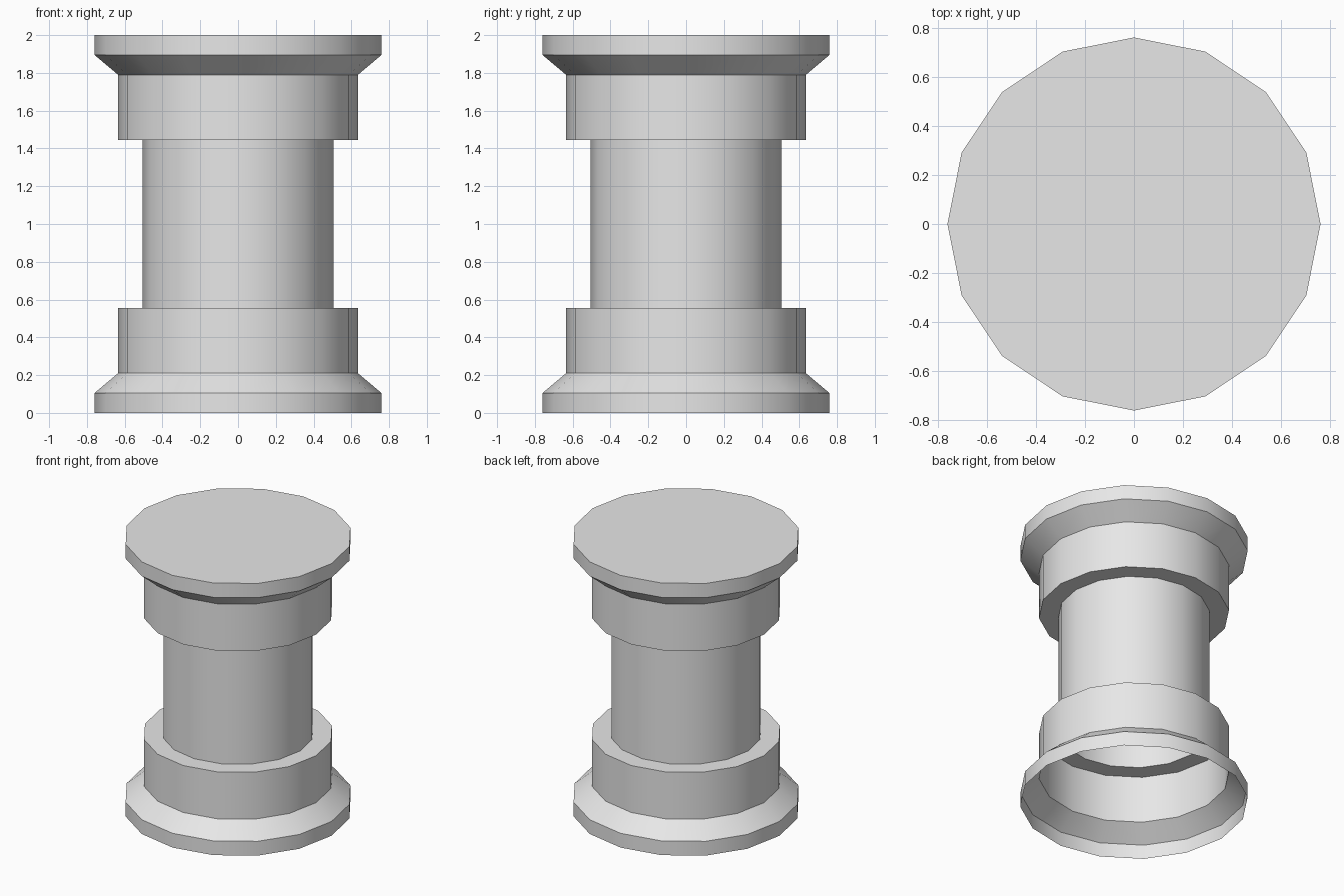
import bpy
import bmesh
from math import cos, sin, pi, radians

SIDES = 16
RIM, COLLAR, SHAFT = 0.76, 0.635, 0.505      # radii
HEIGHT = 2.0

cube = bpy.data.objects.get("Cube")
if cube:
    bpy.data.objects.remove(cube, do_unlink=True)

stone = bpy.data.materials.new("light_grey_stone")
stone.use_nodes = True
stone.diffuse_color = (0.8, 0.8, 0.8, 1)
stone.node_tree.nodes["Principled BSDF"].inputs["Base Color"].default_value = (0.8, 0.8, 0.8, 1)


def lathe(name, profile, cap=False):
    """Turn an upward (radius, height) profile into an open shell."""
    bm = bmesh.new()
    rings = []
    for r, z in profile:
        angles = [2 * pi * i / SIDES for i in range(SIDES)]
        rings.append([bm.verts.new((r * cos(a), r * sin(a), z)) for a in angles])
    for low, high in zip(rings, rings[1:]):
        for i in range(SIDES):
            j = (i + 1) % SIDES
            bm.faces.new((low[i], low[j], high[j], high[i]))
    if cap:
        bm.faces.new(rings[-1])
    mesh = bpy.data.meshes.new(name)
    bm.to_mesh(mesh)
    bm.free()
    mesh.materials.append(stone)
    obj = bpy.data.objects.new(name, mesh)
    bpy.context.collection.objects.link(obj)
    bpy.ops.object.select_all(action="DESELECT")
    obj.select_set(True)
    bpy.context.view_layer.objects.active = obj
    bpy.ops.object.shade_smooth_by_angle(angle=radians(35))


def flipped(profile):
    """Mirror a profile to the other end of the column."""
    return [(r, HEIGHT - z) for r, z in reversed(profile)]


# Flared foot, hollow and open underneath, and the collar with its ledge
foot = [(RIM, 0), (RIM, 0.105), (COLLAR, 0.21)]
collar = [(COLLAR, 0.21), (COLLAR, 0.555), (SHAFT, 0.555)]

lathe("base_foot", foot)
lathe("lower_collar", collar)
# Plain shaft
lathe("shaft", [(SHAFT, 0.555), (SHAFT, HEIGHT - 0.555)])
# Mirrored upper end, closed by a flat top
lathe("upper_collar", flipped(collar))
lathe("capital", flipped(foot), cap=True)
